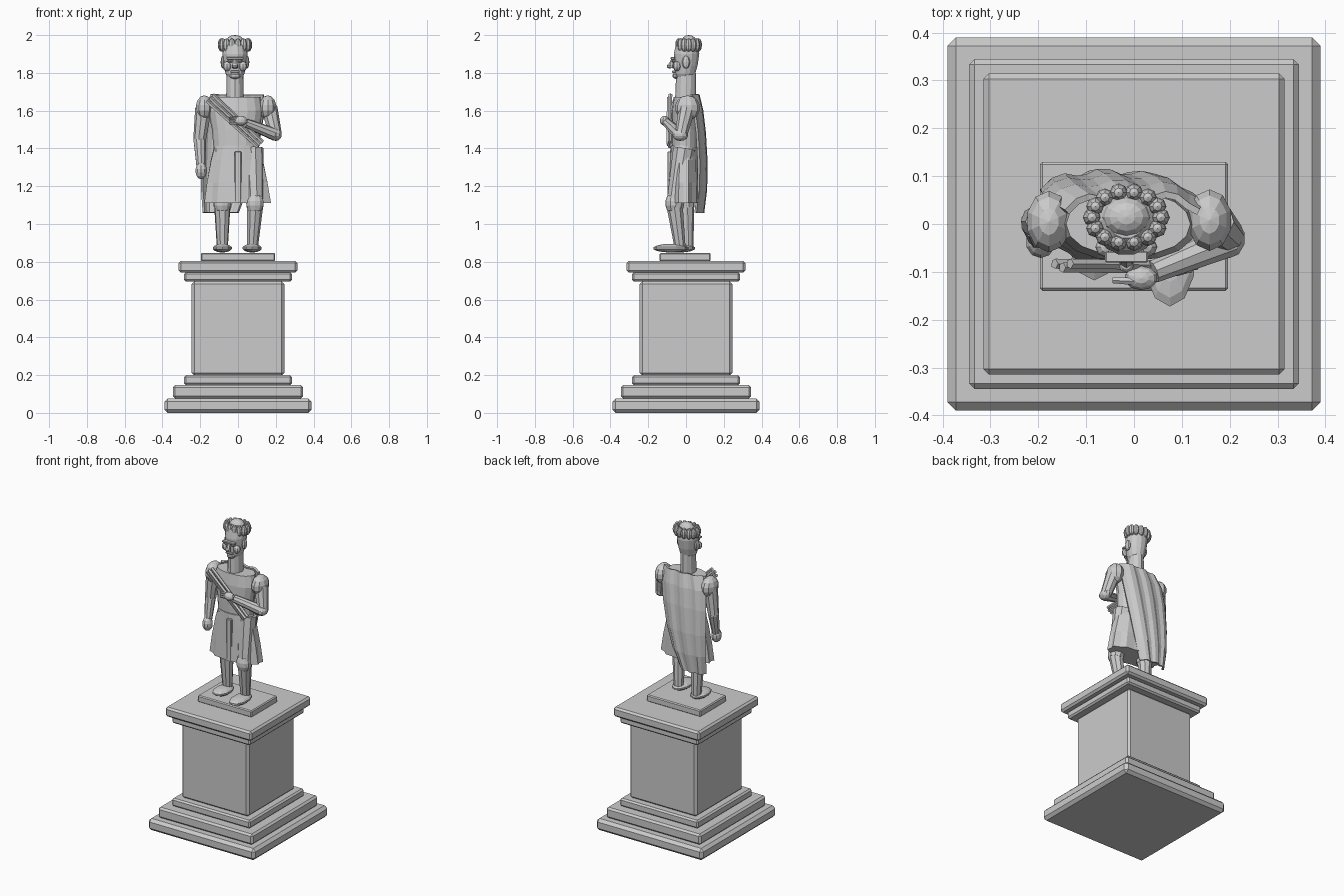
import bpy, bmesh
from math import sin, cos, pi
from mathutils import Vector, Matrix

if "Cube" in bpy.data.objects:
    bpy.data.objects.remove(bpy.data.objects["Cube"])


def finish(name, bm):
    bmesh.ops.recalc_face_normals(bm, faces=bm.faces[:])
    me = bpy.data.meshes.new(name)
    bm.to_mesh(me)
    bm.free()
    ob = bpy.data.objects.new(name, me)
    bpy.context.collection.objects.link(ob)
    return ob


def box(name, c, size, bevel=0.0, rot=None):
    bm = bmesh.new()
    m = Matrix.Translation(c) @ (rot or Matrix()) @ Matrix.Diagonal((*size, 1))
    bmesh.ops.create_cube(bm, size=1, matrix=m)
    if bevel:
        bmesh.ops.bevel(bm, geom=bm.edges[:], offset=bevel, segments=1, affect='EDGES', profile=0.5)
    return finish(name, bm)


def ball(name, c, r, u=10, v=7):
    bm = bmesh.new()
    m = Matrix.Translation(c) @ Matrix.Diagonal((*r, 1))
    bmesh.ops.create_uvsphere(bm, u_segments=u, v_segments=v, radius=1, matrix=m)
    return finish(name, bm)


def loft(name, rings, n=12, pleat=0.0, power=1.0):
    """Closed skin through horizontal rings (cx, cy, z, rx, ry); pleats grow downwards."""
    bm = bmesh.new()
    loops = []
    for k, (cx, cy, z, rx, ry) in enumerate(rings):
        loop = []
        for i in range(n):
            a = 2 * pi * i / n
            f = 1 + pleat * k / max(1, len(rings) - 1) * (1 if i % 2 else -1)
            c, s = cos(a), sin(a)
            c = abs(c) ** power * (1 if c > 0 else -1)
            loop.append(bm.verts.new((cx + rx * f * c, cy + ry * f * s, z)))
        loops.append(loop)
    for a, b in zip(loops, loops[1:]):
        for i in range(n):
            j = (i + 1) % n
            bm.faces.new((a[i], a[j], b[j], b[i]))
    bm.faces.new(loops[0])
    bm.faces.new(loops[-1])
    return finish(name, bm)


def limb(name, p, q, r1, r2, n=9):
    p, q = Vector(p), Vector(q)
    d = q - p
    bm = bmesh.new()
    m = Matrix.Translation((p + q) / 2) @ d.to_track_quat('Z', 'Y').to_matrix().to_4x4()
    bmesh.ops.create_cone(bm, cap_ends=True, segments=n, radius1=r1, radius2=r2, depth=d.length, matrix=m)
    return finish(name, bm)


# Pedestal tiers: half width, bottom, top, bevel
for name, h, z0, z1, b in (
        ("base_step", .39, 0, .077, .018), ("middle_step", .345, .077, .147, .012),
        ("upper_step", .285, .147, .2, .01), ("pedestal_shaft", .245, .197, .697, .014),
        ("cornice_neck", .285, .695, .745, .01), ("cornice_cap", .315, .742, .805, .012)):
    box(name, (0, 0, (z0 + z1) / 2), (2 * h, 2 * h, z1 - z0), b)
box("statue_plinth", (0, -.005, .825), (.394, .27, .044), .006)

# Legs and feet
for side, x, ky, ay, fy, tip in (("right", -.083, 0, .01, -.035, .085), ("left", .075, -.06, -.03, -.08, .095)):
    kx = x + (.015 if side == "left" else 0)
    limb(side + "_shin", (x, ay, .865), (kx, ky, 1.1), .029, .044)
    limb(side + "_thigh", (kx, ky, 1.09), (kx * .85, -.01, 1.4), .046, .06)
    ball(side + "_knee", (kx, ky - .01, 1.11), (.048, .04, .058))
    ball(side + "_foot", (x, fy, .872), (.054, tip, .023))

# Tunic: pleated skirt and torso
loft("skirt", [(-.008, -.01, 1.415, .118, .072), (-.006, -.01, 1.34, .14, .075),
               (-.004, -.012, 1.22, .163, .079), (-.002, -.014, 1.11, .177, .082)], 20, .05)
loft("torso", [(-.01, -.005, 1.405, .12, .07), (-.012, -.005, 1.5, .126, .072),
               (-.014, -.005, 1.6, .145, .072), (-.012, 0, 1.672, .13, .066)], 16, 0, .85)
box("front_pleat", (.0, -.088, 1.25), (.035, .02, .27), .004)

# Sash: slanting strips across the chest
a, b = Vector((-.15, -.083, 1.668)), Vector((.118, -.087, 1.42))
for i, o in enumerate((-.016, 0, .016)):
    off = Vector((o, -.008 * (i % 2), o))
    limb("sash_fold_%d" % i, a + off, b + off * .8, .011, .010, 5)

# Hanging arm
ball("right_shoulder", (-.178, .005, 1.615), (.048, .066, .066))
limb("right_upper_arm", (-.182, .005, 1.61), (-.203, .005, 1.44), .045, .034)
ball("right_elbow", (-.203, .003, 1.44), (.034, .034, .036))
limb("right_forearm", (-.203, .003, 1.445), (-.197, -.03, 1.305), .034, .024)
ball("right_hand", (-.195, -.038, 1.282), (.032, .034, .045))

# Bent arm with the hand on the chest
ball("left_shoulder", (.158, .008, 1.615), (.048, .066, .066))
limb("left_upper_arm", (.165, .005, 1.61), (.198, -.025, 1.475), .045, .034)
ball("left_elbow", (.2, -.03, 1.472), (.033, .042, .032))
limb("left_forearm", (.2, -.035, 1.472), (.04, -.1, 1.535), .034, .024)
ball("left_hand", (.015, -.113, 1.547), (.036, .026, .026))
for i in range(3):
    limb("finger_%d" % i, (.0, -.12, 1.562 - .014 * i), (-.045, -.118, 1.56 - .014 * i), .008, .006, 5)

# Cloak: folded sheet at the back, narrowing to one side at the hem
rows = [(1.685, -.14, .135, .06), (1.6, -.175, .138, .08), (1.48, -.188, .12, .094), (1.32, -.19, .085, .103),
        (1.18, -.19, .045, .1), (1.06, -.182, .0, .085)]
bm = bmesh.new()
grid = []
n = 12
for k, (z, xl, xr, y) in enumerate(rows):
    row = []
    for i in range(n + 1):
        t = i / n
        fold = .005 * (1 if i % 4 in (1, 2) else -1)
        row.append(bm.verts.new((xl + (xr - xl) * t, y + fold - .03 * abs(2 * t - 1) ** 3, z)))
    grid.append(row)
for p, q in zip(grid, grid[1:]):
    for i in range(n):
        bm.faces.new((p[i], p[i + 1], q[i + 1], q[i]))
cloak = finish("cloak", bm)
mod = cloak.modifiers.new("thickness", 'SOLIDIFY')
mod.thickness = .014
mod.offset = 0

# Neck and head
hx, hy = -.016, .005
loft("neck", [(hx, -.003, 1.655, .047, .055), (hx, 0, 1.8, .044, .052)], 12)
loft("head", [(hx, -.01, 1.77, .034, .042), (hx, -.005, 1.795, .05, .055), (hx, 0, 1.84, .06, .063),
              (hx, .003, 1.9, .067, .069), (hx, .006, 1.95, .062, .062), (hx, .01, 1.975, .04, .04)], 14)

# Face
box("brow", (hx, -.069, 1.878), (.09, .024, .013), .003)
limb("nose", (hx, -.083, 1.828), (hx, -.065, 1.882), .017, .008, 6)
ball("nose_tip", (hx, -.086, 1.836), (.017, .016, .013), 8, 5)
box("mouth", (hx, -.064, 1.806), (.048, .02, .012), .003)
ball("chin", (hx, -.052, 1.785), (.03, .02, .018), 8, 5)
for s, side in ((-1, "right"), (1, "left")):
    ball(side + "_cheek", (hx + s * .042, -.048, 1.835), (.023, .022, .026), 8, 6)
    ball(side + "_eye", (hx + s * .026, -.062, 1.862), (.014, .012, .009), 8, 5)
    ball(side + "_ear", (hx + s * .064, .0, 1.857), (.012, .022, .034), 8, 6)

# Hair: crown with a ring of curls
ball("hair_crown", (hx, .015, 1.963), (.05, .042, .037), 12, 8)
for i in range(14):
    t = 2 * pi * i / 14
    ball("curl_%02d" % i, (hx + .072 * cos(t), .014 + .053 * sin(t), 1.948), (.019, .019, .036), 8, 6)
